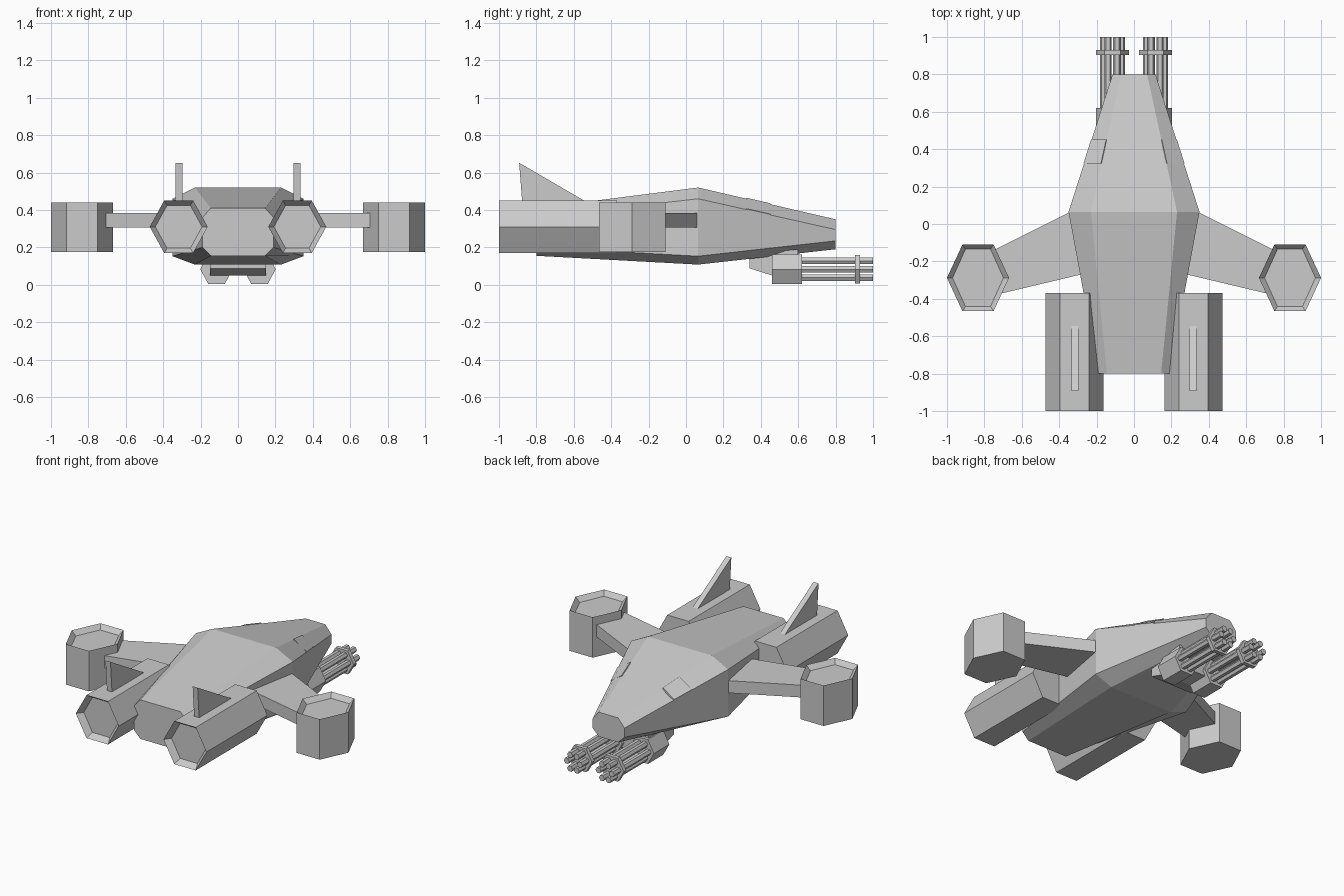
import bpy, bmesh, math
from mathutils import Vector, Matrix

cube = bpy.data.objects.get("Cube")
if cube:
    bpy.data.objects.remove(cube, do_unlink=True)

GREY = (0.6, 0.6, 0.6, 1.0)
hull = bpy.data.materials.new("hull_grey")
hull.use_nodes = True
hull.diffuse_color = GREY
hull.node_tree.nodes["Principled BSDF"].inputs["Base Color"].default_value = GREY


def finish(name, bm):
    bmesh.ops.recalc_face_normals(bm, faces=bm.faces)
    mesh = bpy.data.meshes.new(name)
    bm.to_mesh(mesh)
    bm.free()
    mesh.materials.append(hull)
    ob = bpy.data.objects.new(name, mesh)
    bpy.context.collection.objects.link(ob)
    return ob


def loft(name, rings):
    """Skin a list of equal-length point rings and cap both ends."""
    bm = bmesh.new()
    loops = [[bm.verts.new(p) for p in ring] for ring in rings]
    n = len(rings[0])
    for a, b in zip(loops, loops[1:]):
        for i in range(n):
            j = (i + 1) % n
            bm.faces.new((a[i], a[j], b[j], b[i]))
    bm.faces.new(loops[0])
    bm.faces.new(loops[-1])
    return finish(name, bm)


def prism(name, centre, rx, ry, length, along_y=False, recess=None, sides=6, turn=0):
    """Upright or lengthwise prism; recess = (rim, depth) sinks its top or rear end."""
    bm = bmesh.new()
    bmesh.ops.create_cone(bm, cap_ends=True, segments=sides, radius1=1, radius2=1, depth=1)
    bmesh.ops.rotate(bm, verts=bm.verts, matrix=Matrix.Rotation(turn, 3, 'Z'))
    low = min(v.co.x for v in bm.verts)
    if abs(low + 1) > 0.01 and not turn:      # put a corner on the x axis
        bmesh.ops.rotate(bm, verts=bm.verts, matrix=Matrix.Rotation(math.pi / sides, 3, 'Z'))
    bmesh.ops.scale(bm, verts=bm.verts, vec=(rx, ry, length))
    if recess:
        bm.normal_update()
        end = [f for f in bm.faces if f.normal.z > 0.9]
        bmesh.ops.inset_region(bm, faces=end, thickness=recess[0], depth=-recess[1])
    if along_y:
        bmesh.ops.rotate(bm, verts=bm.verts, matrix=Matrix.Rotation(math.pi / 2, 3, 'X'))
    bmesh.ops.translate(bm, verts=bm.verts, vec=centre)
    return finish(name, bm)


def section(y, top_w, side_w, z_bottom, z_low, z_high, z_top):
    half = [(top_w, z_bottom), (side_w, z_low), (side_w, z_high), (top_w, z_top)]
    return [Vector((x, y, z)) for x, z in half] + [Vector((-x, y, z)) for x, z in half[::-1]]


# Fuselage, tail to nose
tail = section(-0.8, 0.145, 0.19, 0.155, 0.20, 0.36, 0.41)
middle = section(0.065, 0.23, 0.35, 0.108, 0.153, 0.46, 0.52)
nose = section(0.8, 0.07, 0.115, 0.19, 0.235, 0.295, 0.35)
loft("fuselage", [tail, middle, nose])

# Gun mount under the nose
loft("gun_mount", [[(x, y, z) for y, z in
     [(0.34, 0.16), (0.34, 0.088), (0.46, 0.05), (0.6, 0.05), (0.6, 0.19)]]
     for x in (-0.15, 0.15)])

for side, s in (("left", 1), ("right", -1)):
    # Thin panel on the shoulder of the nose
    lower, upper = (2, 3) if s > 0 else (5, 4)
    ring = [middle[i].lerp(nose[i], t) for i, t in
            ((lower, 0.35), (lower, 0.525), (upper, 0.525), (upper, 0.35))]
    out = Vector((s * 0.003, 0, 0.005))
    loft(f"{side}_shoulder_panel", [[p - out for p in ring], [p + out for p in ring]])

    # Wing and wingtip pod
    outline = [(0.2, 0.06), (0.35, 0.06), (0.8, -0.165), (0.8, -0.393), (0.2, -0.25)]
    loft(f"{side}_wing", [[(s * x, y, z) for x, y in outline] for z in (0.305, 0.385)])
    prism(f"{side}_wing_pod", (s * 0.834, -0.288, 0.308), 0.166, 0.206, 0.264,
          recess=(0.03, 0.03))

    # Engine with sunken nozzle, and its fin
    prism(f"{side}_engine", (s * 0.317, -0.685, 0.31), 0.155, 0.162, 0.63,
          along_y=True, recess=(0.03, 0.04))
    fin = [(-0.892, 0.652), (-0.875, 0.43), (-0.51, 0.43)]
    loft(f"{side}_fin", [[(s * x, y, z) for y, z in fin] for x in (0.297, 0.333)])

    # Rotary gun: housing, barrels and clamp
    gx, gz = s * 0.115, 0.083
    prism(f"{side}_gun_housing", (gx, 0.54, gz), 0.087, 0.092, 0.16, along_y=True)
    prism(f"{side}_gun_clamp", (gx, 0.917, gz), 0.087, 0.088, 0.026, along_y=True)
    for k in range(6):
        a = k * math.tau / 6
        prism(f"{side}_gun_barrel_{k + 1}",
              (gx + 0.048 * math.cos(a), 0.8, gz + 0.052 * math.sin(a)),
              0.02, 0.02, 0.4, along_y=True)
